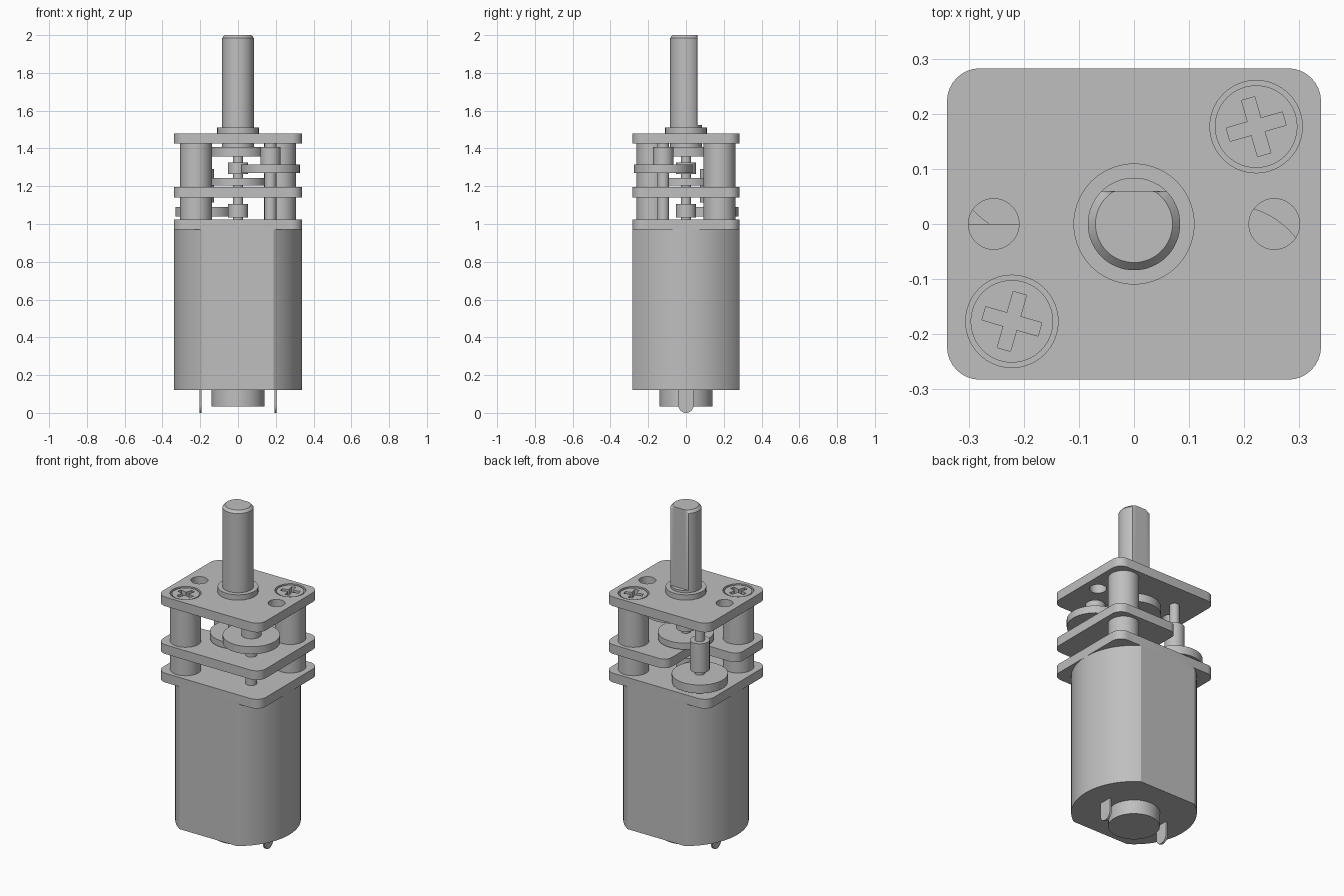
import bpy, bmesh
from math import sin, cos, pi, radians
from mathutils import Matrix

cube = bpy.data.objects.get("Cube")
if cube:
    bpy.data.objects.remove(cube, do_unlink=True)

grey = bpy.data.materials.new("machined grey")
grey.use_nodes = True
colour = (0.52, 0.52, 0.52, 1)
grey.diffuse_color = colour
grey.node_tree.nodes["Principled BSDF"].inputs["Base Color"].default_value = colour


def finish(obj):
    """Weld, fix normals, smooth round walls and set the material."""
    bm = bmesh.new()
    bm.from_mesh(obj.data)
    bmesh.ops.remove_doubles(bm, verts=bm.verts, dist=0.00005)
    bmesh.ops.recalc_face_normals(bm, faces=bm.faces)
    bm.to_mesh(obj.data)
    bm.free()
    obj.data.materials.clear()
    obj.data.materials.append(grey)
    bpy.ops.object.select_all(action='DESELECT')
    obj.select_set(True)
    bpy.context.view_layer.objects.active = obj
    bpy.ops.object.shade_smooth_by_angle(angle=radians(30))
    return obj


def circle(r, centre=(0, 0), n=64):
    return [(centre[0] + r * cos(2 * pi * i / n), centre[1] + r * sin(2 * pi * i / n))
            for i in range(n)]


def rounded(corners, n=8):
    """Outline from (x, y, radius, start angle, sweep) corner arcs."""
    return [(x + r * cos(radians(a + s * i / n)), y + r * sin(radians(a + s * i / n)))
            for x, y, r, a, s in corners for i in range(n + 1)]


def extrude(name, loops, z0, z1):
    """Flat part from an outline and any holes in it."""
    curve = bpy.data.curves.new(name, 'CURVE')
    curve.dimensions = '2D'
    curve.fill_mode = 'BOTH'
    curve.extrude = (z1 - z0) / 2
    for loop in loops:
        spline = curve.splines.new('POLY')
        spline.points.add(len(loop) - 1)
        for point, (x, y) in zip(spline.points, loop):
            point.co = (x, y, 0, 1)
        spline.use_cyclic_u = True
    temp = bpy.data.objects.new(name, curve)
    bpy.context.collection.objects.link(temp)
    bpy.context.view_layer.update()
    graph = bpy.context.evaluated_depsgraph_get()
    mesh = bpy.data.meshes.new_from_object(temp.evaluated_get(graph))
    bpy.data.objects.remove(temp, do_unlink=True)
    mesh.transform(Matrix.Translation((0, 0, (z0 + z1) / 2)))
    obj = bpy.data.objects.new(name, mesh)
    bpy.context.collection.objects.link(obj)
    return finish(obj)


def turned(name, centre, rings, n=64):
    """Round part from (z, radius, +y limit, -y limit) rings."""
    bm = bmesh.new()
    loops = []
    for z, r, *limit in rings:
        high, low = limit if limit else (r, -r)
        loops.append([bm.verts.new((centre[0] + x, centre[1] + max(low, min(high, y)), z))
                      for x, y in circle(r, n=n)])
    for a, b in zip(loops, loops[1:]):
        for i in range(n):
            j = (i + 1) % n
            bm.faces.new((a[i], a[j], b[j], b[i]))
    bm.faces.new(loops[0])
    bm.faces.new(loops[-1])
    mesh = bpy.data.meshes.new(name)
    bm.to_mesh(mesh)
    bm.free()
    obj = bpy.data.objects.new(name, mesh)
    bpy.context.collection.objects.link(obj)
    return finish(obj)


def disc(name, centre, r, z0, z1):
    return turned(name, centre, [(z0, r), (z1, r)])


HX, HY, R = 0.34, 0.283, 0.06
right_front = (-HX + R, -HY + R, R, 180, 90)
left_front = (HX - R, -HY + R, R, 270, 90)
left_back = (HX - R, HY - R, R, 0, 90)
right_back = (-HX + R, HY - R, R, 90, 90)
full_plate = rounded([right_front, left_front, left_back, right_back])
posts = {"right": (-0.222, -0.177, -16), "left": (0.222, 0.177, 16)}

# Motor can, end boss and terminals
turned("motor_can", (0, 0), [(0.12, HX, HY, -HY), (0.975, HX, HY, -HY)], n=128)
disc("end_boss", (0, 0), 0.14, 0.035, 0.125)
tab = rounded([(0, 0.04, 0.04, 180, 180)], n=16) + [(0.04, 0.125), (-0.04, 0.125)]
to_side = Matrix(((0, 0, 1, 0), (1, 0, 0, 0), (0, 1, 0, 0), (0, 0, 0, 1)))
for side, x in (("right", -0.198), ("left", 0.198)):
    terminal = extrude(side + "_terminal", [tab], x - 0.006, x + 0.006)
    terminal.data.transform(to_side)

# Gearbox plates; the middle one is notched at a back corner
extrude("bottom_plate", [full_plate], 0.97, 1.025)
notched = rounded([right_front, left_front, left_back,
                   (-0.02, HY - 0.05, 0.05, 90, 90),
                   (-0.12, 0.05, 0.05, 0, -90),
                   (-HX + 0.05, -0.05, 0.05, 90, 90)])
extrude("middle_plate", [notched], 1.14, 1.195)
holes = [circle(0.046, (x, 0)) for x in (-0.255, 0.255)]
holes += [circle(0.084, p[:2]) for p in posts.values()]
extrude("top_plate", [full_plate] + holes, 1.425, 1.48)

# Posts with cross-slot screws
w, s = 0.0125, 0.053
cross = [(s, -w), (s, w), (w, w), (w, s), (-w, s), (-w, w),
         (-s, w), (-s, -w), (-w, -w), (-w, -s), (w, -s), (w, -w)]
for side, (px, py, turn) in posts.items():
    disc(side + "_post", (px, py), 0.0842, 1.02, 1.445)
    c, k = cos(radians(turn)), sin(radians(turn))
    slot = [(px + x * c - y * k, py + x * k + y * c) for x, y in cross]
    extrude(side + "_screw_head", [circle(0.075, (px, py)), slot], 1.44, 1.476)

# Gear train: name, axis, radius, bottom, top
centre, front_axis, back_axis = (0, 0), (0.172, -0.12), (-0.18, 0.127)
big, small, pin = 0.152, 0.054, 0.027
for name, axis, r, z0, z1 in (
        ("motor_pinion", centre, small, 1.035, 1.105),
        ("centre_pin", centre, pin, 1.02, 1.37),
        ("first_gear", back_axis, big, 1.04, 1.09),
        ("first_pinion", back_axis, small, 1.115, 1.29),
        ("back_pin", back_axis, pin, 1.02, 1.43),
        ("second_gear", centre, big, 1.205, 1.243),
        ("second_pinion", centre, small, 1.265, 1.325),
        ("third_gear", front_axis, 0.155, 1.27, 1.315),
        ("third_pinion", front_axis, small, 1.315, 1.408),
        ("front_pin", front_axis, 0.031, 1.02, 1.43),
        ("output_gear", centre, 0.145, 1.358, 1.408)):
    disc(name, axis, r, z0, z1)

# Output bearing and D-shaped shaft
disc("output_bearing", centre, 0.11, 1.475, 1.512)
flat = (0.06, -0.084)
turned("output_shaft", centre, [(1.4, 0.084), (1.525, 0.084), (1.525, 0.084, *flat),
                                (1.985, 0.084, *flat), (2.0, 0.07, *flat)])
